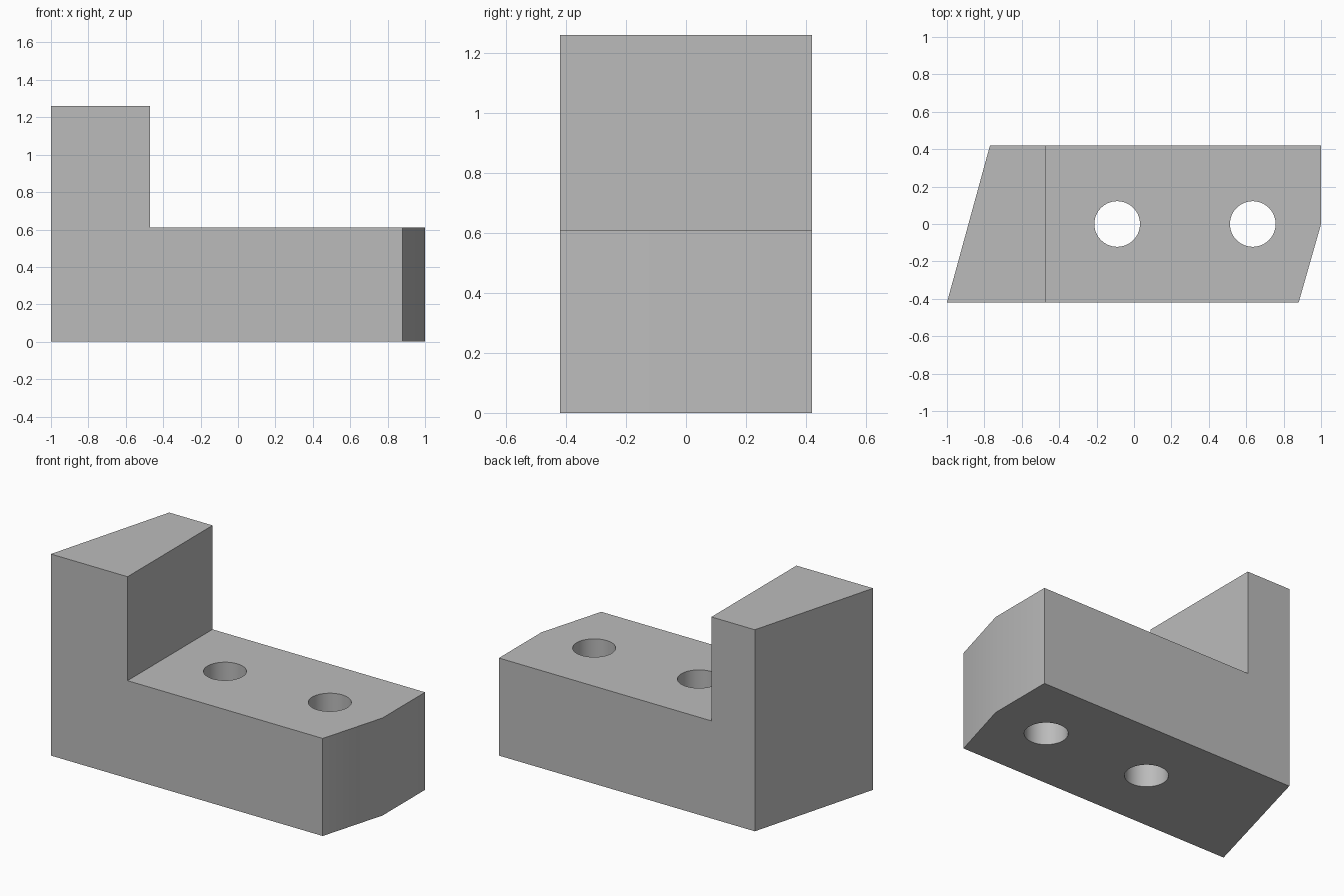
import bpy, bmesh

if "Cube" in bpy.data.objects:
    bpy.data.objects.remove(bpy.data.objects["Cube"])

grey = bpy.data.materials.new("plain grey")
grey.diffuse_color = (0.5, 0.5, 0.5, 1)
grey.use_nodes = True
grey.node_tree.nodes["Principled BSDF"].inputs["Base Color"].default_value = grey.diffuse_color

FOOT_TOP, POST_TOP, HALF = 0.61, 1.26, 0.42
STEP_X = -0.47

# Footprint split into the post end and the foot end
bm = bmesh.new()
post_outline = [(-1, -HALF), (STEP_X, -HALF), (STEP_X, HALF), (-0.77, HALF)]
foot_outline = [(0.88, -HALF), (1, 0), (1, HALF)]
post = [bm.verts.new((x, y, 0)) for x, y in post_outline]
foot = [bm.verts.new((x, y, 0)) for x, y in foot_outline]
lower = [bm.faces.new(post), bm.faces.new([post[1], *foot, post[2]])]


def raise_faces(faces, height):
    """Extrude faces upward and return the new top faces."""
    result = bmesh.ops.extrude_face_region(bm, geom=faces, use_keep_orig=False)
    verts = [g for g in result["geom"] if isinstance(g, bmesh.types.BMVert)]
    bmesh.ops.translate(bm, verts=verts, vec=(0, 0, height))
    return [g for g in result["geom"] if isinstance(g, bmesh.types.BMFace)]


# Bottom cap is one face, the foot rises first and then the post
bottom = bm.faces.new([post[0], post[3], post[2], *reversed(foot), post[1]])
tops = raise_faces(lower, FOOT_TOP)
for face in [f for f in bm.faces if f not in tops and f is not bottom
             and all(abs(v.co.z) < 1e-5 for v in f.verts)]:
    bm.faces.remove(face)
post_top = min(tops, key=lambda f: f.calc_center_median().x)
raise_faces([post_top], POST_TOP - FOOT_TOP)
bmesh.ops.delete(bm, geom=[e for e in bm.edges if not e.link_faces], context='EDGES')
bmesh.ops.dissolve_limit(bm, angle_limit=0.01, verts=bm.verts[:], edges=bm.edges[:])
bmesh.ops.recalc_face_normals(bm, faces=bm.faces[:])
mesh = bpy.data.meshes.new("bracket")
bm.to_mesh(mesh)
bm.free()
mesh.materials.append(grey)
bracket = bpy.data.objects.new("bracket", mesh)
bpy.context.collection.objects.link(bracket)

# Two round bolt holes through the foot
cutters = []
for x in (-0.09, 0.635):
    bpy.ops.mesh.primitive_cylinder_add(vertices=64, radius=0.122, depth=1,
                                        location=(x, 0, 0.3))
    cutter = bpy.context.object
    cutter.name = "bolt_hole_cutter"
    cutter.hide_render = True
    cutter.data.materials.append(grey)
    cut = bracket.modifiers.new("bolt hole", 'BOOLEAN')
    cut.operation, cut.solver, cut.object = 'DIFFERENCE', 'EXACT', cutter
    cutters.append(cutter)

bpy.ops.object.select_all(action='DESELECT')
bracket.select_set(True)
bpy.context.view_layer.objects.active = bracket
for name in [m.name for m in bracket.modifiers]:
    bpy.ops.object.modifier_apply(modifier=name)
for cutter in cutters:
    bpy.data.objects.remove(cutter)
bpy.ops.object.shade_smooth_by_angle(angle=0.4)
